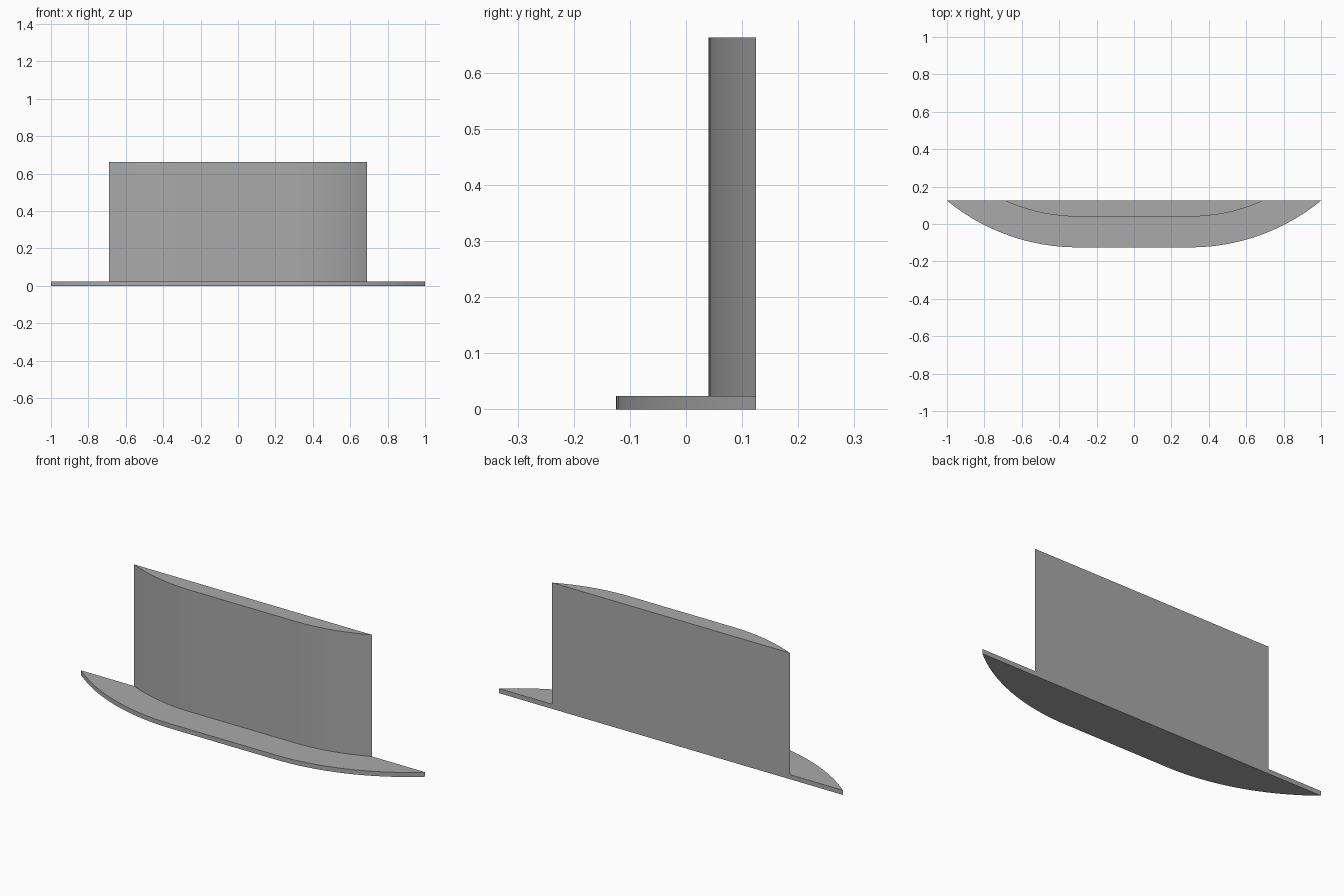
import bpy, bmesh, math

cube = bpy.data.objects.get("Cube")
if cube:
    bpy.data.objects.remove(cube, do_unlink=True)

grey = bpy.data.materials.new("plain grey")
grey.use_nodes = True
colour = (0.4, 0.4, 0.4, 1)
grey.diffuse_color = colour
grey.node_tree.nodes["Principled BSDF"].inputs["Base Color"].default_value = colour

BACK = 0.125     # flat back plane
FLAT = 0.30      # half width of the straight front
CENTRE_Y = 0.98  # centre of both concentric corner arcs
STEPS = 16


def bowed_slab(name, radius, bottom, top):
    """Extrude a plan with a flat back, straight front and rounded front corners."""
    sweep = math.acos((CENTRE_Y - BACK) / radius)
    right = [(FLAT + radius * math.sin(sweep * i / STEPS),
              CENTRE_Y - radius * math.cos(sweep * i / STEPS))
             for i in range(STEPS + 1)]
    plan = [(-x, y) for x, y in reversed(right)] + right
    bm = bmesh.new()
    face = bm.faces.new([bm.verts.new((x, y, bottom)) for x, y in plan])
    result = bmesh.ops.extrude_face_region(bm, geom=[face])
    raised = [v for v in result["geom"] if isinstance(v, bmesh.types.BMVert)]
    bmesh.ops.translate(bm, verts=raised, vec=(0, 0, top - bottom))
    bmesh.ops.recalc_face_normals(bm, faces=bm.faces)
    mesh = bpy.data.meshes.new(name)
    bm.to_mesh(mesh)
    bm.free()
    mesh.materials.append(grey)
    obj = bpy.data.objects.new(name, mesh)
    bpy.context.collection.objects.link(obj)
    bpy.ops.object.select_all(action="DESELECT")
    obj.select_set(True)
    bpy.context.view_layer.objects.active = obj
    bpy.ops.object.shade_smooth_by_angle(angle=math.radians(30))
    return obj


# Thin projecting base and the tall panel set back on it
bowed_slab("base_plate", 1.105, 0, 0.024)
bowed_slab("upright_panel", 0.94, 0.024, 0.663)
